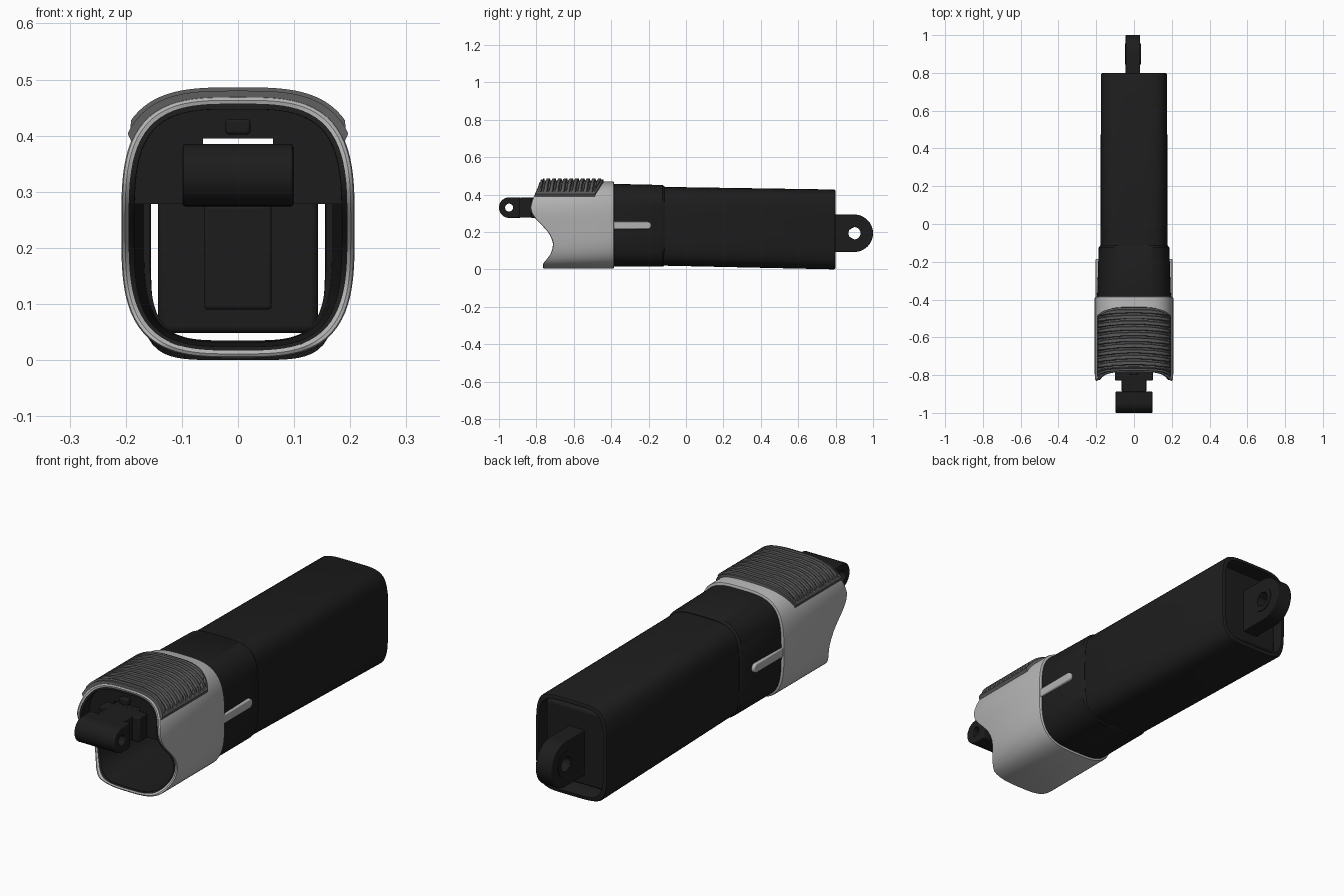
import bpy, bmesh, math
from mathutils import Vector

if "Cube" in bpy.data.objects:
    bpy.data.objects.remove(bpy.data.objects["Cube"])

def material(name, v):
    m = bpy.data.materials.new(name)
    m.diffuse_color = (v, v, v, 1)
    m.use_nodes = True
    m.node_tree.nodes["Principled BSDF"].inputs["Base Color"].default_value = m.diffuse_color
    return m

DARK, LIGHT, GREY = material("black", 0.012), material("silver", 0.45), material("rubber", 0.1)

def finish(name, bm, mat, bevel=0):
    bmesh.ops.recalc_face_normals(bm, faces=bm.faces)
    me = bpy.data.meshes.new(name)
    bm.to_mesh(me)
    bm.free()
    me.materials.append(mat)
    ob = bpy.data.objects.new(name, me)
    bpy.context.collection.objects.link(ob)
    if bevel:
        b = ob.modifiers.new("bevel", "BEVEL")
        b.width, b.segments, b.limit_method = bevel, 3, 'ANGLE'
    bpy.ops.object.select_all(action='DESELECT')
    bpy.context.view_layer.objects.active = ob
    ob.select_set(True)
    bpy.ops.object.shade_smooth_by_angle(angle=math.radians(35))
    return ob

def loft(name, rings, mat, capped=False, bevel=0):
    """Skin rings of equal size; uncapped lofts close back on the first ring."""
    bm = bmesh.new()
    vs = [[bm.verts.new(p) for p in r] for r in rings]
    n = len(vs[0])
    pairs = list(zip(vs, vs[1:])) + ([] if capped else [(vs[-1], vs[0])])
    for r, s in pairs:
        for i in range(n):
            bm.faces.new((r[i], r[(i + 1) % n], s[(i + 1) % n], s[i]))
    if capped:
        bm.faces.new(vs[0])
        bm.faces.new(vs[-1])
    return finish(name, bm, mat, bevel)

def box(name, x, y, z, mat=DARK, bevel=0.006):
    rect = [(x[0], z[0]), (x[1], z[0]), (x[1], z[1]), (x[0], z[1])]
    return loft(name, [[(a, v, b) for a, b in rect] for v in y], mat, True, bevel)

def sec_point(t, a, lo, hi, n):
    c, s = math.cos(t), math.sin(t)
    r = (abs(c) ** n + abs(s) ** n) ** (-1 / n)
    return a * c * r, (lo + hi) / 2 + (hi - lo) / 2 * s * r

def sec(y, a, lo, hi, n, d=0, count=112):
    """Rounded cross-section, inset by d; y is a number or a function of z."""
    out = []
    for i in range(count):
        x, z = sec_point(2 * math.pi * i / count, a - d, lo + d, hi - d, n)
        out.append((x, y(z) if callable(y) else y, z))
    return out

# Scalloped front edge: (z, y)
EDGE = [(0, -.765), (.03, -.765), (.05, -.748), (.08, -.725), (.11, -.714), (.14, -.711), (.17, -.721),
        (.2, -.738), (.23, -.765), (.26, -.795), (.285, -.816), (.31, -.829), (.335, -.832),
        (.37, -.823), (.42, -.8), (.45, -.788), (.5, -.775)]

def front(z, off=0):
    for (z0, y0), (z1, y1) in zip(EDGE, EDGE[1:]):
        if z <= z1:
            return y0 + (y1 - y0) * max(0, (z - z0) / (z1 - z0)) + off
    return EDGE[-1][1] + off

# Silver front shell
S = (.208, .004, .47, 3.3)
loft("front_shell", [
    sec(front, *S, d=.007), sec(lambda z: front(z, .003), *S, d=.002),
    sec(lambda z: front(z, .012), *S), sec(-.393, *S), sec(-.387, *S, d=.002),
    sec(-.384, *S, d=.007), sec(-.384, *S, d=.014), sec(lambda z: front(z, .003), *S, d=.013)], LIGHT)

# Black collar that also lines the shell
C, C2 = (.195, .014, .457, 3.5), (.187, .014, .451, 3.8)
loft("collar", [
    sec(lambda z: front(z, .004), *C), sec(-.38, *C), sec(-.125, *C2),
    sec(-.115, *C2, d=.007), sec(-.115, *C2, d=.02), sec(-.38, *C, d=.018),
    sec(lambda z: front(z, .006), *C, d=.01)], DARK)

# Long rear tube
T, T2 = (.178, .02, .441, 4.2), (.175, 0, .427, 5)
loft("rear_tube", [
    sec(-.13, *T), sec(.79, *T2), sec(.797, *T2, d=.003), sec(.8, *T2, d=.009),
    sec(.8, *T2, d=.018), sec(.76, .155, .035, .405, 5), sec(-.13, .157, .035, .415, 4.2)], DARK)

# Silver tongues along the collar sides
tongue = [(-.4, .215), (-.205, .215)]
tongue += [(-.205 + .02 * math.sin(k * math.pi / 8), .235 - .02 * math.cos(k * math.pi / 8)) for k in range(1, 8)]
tongue += [(-.205, .255), (-.4, .255)]
for side, name in ((1, "right_tongue"), (-1, "left_tongue")):
    loft(name, [[(side * x, y, z) for y, z in tongue] for x in (.18, .203)], LIGHT, True, .005)

# Ribbed rubber grip wrapped over the top of the shell
bm = bmesh.new()
NU, NV, PITCH = 48, 132, .0305
grid = []
for i in range(NU + 1):
    t = math.radians(35 + 110 * i / NU)
    x0, z0 = sec_point(t, *S)
    y0 = front(z0, .004)
    y1 = -.44 - .045 * min(1, max(0, (.468 - z0) / .07))
    row = []
    for j in range(NV + 1):
        v = j / NV
        y = y0 + (y1 - y0) * v
        edge = i in (0, NU) or j in (0, NV)
        h = -.004 if edge else .010
        phase = ((y + .02 * (x0 / .2) ** 2 + .775) / PITCH) % 1
        if 3 <= i <= NU - 3 and 5 < j < NV - 5:
            h = .016 if phase < .62 else .006
        x, z = sec_point(t, S[0] + h, S[1] - h, S[2] + h, S[3])
        row.append(bm.verts.new((x, y, z)))
    grid.append(row)
for i in range(NU):
    for j in range(NV):
        bm.faces.new((grid[i][j], grid[i + 1][j], grid[i + 1][j + 1], grid[i][j + 1]))
finish("ribbed_grip", bm, GREY)

# Upper bulkhead inside the mouth, with a through slot
arch = [(x, z) for x, _, z in sec(0, .188, .02, .459, 3.5) if z > .28]
arch = [(arch[0][0], .278)] + [p for p in arch if p[0] > 0 or p[1] > .28] + [(-arch[0][0], .278)]
arch = [arch[0], arch[-1]] + sorted(arch[1:-1], key=lambda p: math.atan2(p[1] - .278, p[0]), reverse=True)
bulkhead = loft("bulkhead", [[(x, y, z) for x, z in arch] for y in (-.775, -.55)], DARK, True)
slot = box("slot_cutter", (-.062, .062), (-.9, -.4), (.383, .395), DARK, 0)
slot.hide_render = True
slot.hide_set(True)
cut = bulkhead.modifiers.new("slot", "BOOLEAN")
cut.object, cut.operation, cut.solver = slot, 'DIFFERENCE', 'EXACT'
box("latch_nub", (-.022, .022), (-.80, -.77), (.402, .43))

# Mounting lugs: rounded eye with a cross hole, squared at the far end
def lug(name, cy, cz, r, hole, length, x0, x1, facing):
    out = [(-r * math.sin(k * math.pi / 24), r * math.cos(k * math.pi / 24)) for k in range(25)]
    out += [(length, -r), (length, 0), (length, r)]
    inn = [tuple(Vector(p).normalized() * hole) for p in out]
    def ring(pts, x):
        return [(x, cy + facing * u, cz + w) for u, w in pts]
    return loft(name, [ring(out, x0), ring(out, x1), ring(inn, x1), ring(inn, x0)], DARK, False, .004)

lug("front_eye", -.945, .33, .055, .022, .058, -.098, .098, 1)
box("front_neck", (-.065, .065), (-.89, -.77), (.276, .383))
box("front_neck_base", (-.1, .1), (-.828, -.77), (.274, .383))
lug("rear_eye", .9, .193, .1, .033, .15, -.044, .033, -1)
loft("rear_eye_boss", [[(x, .9 + r * math.cos(k * math.pi / 16), .193 + r * math.sin(k * math.pi / 16))
     for k in range(32)] for x, r in ((-.047, .033), (-.047, .055), (.036, .055), (.036, .033))], DARK)

# Recessed rear end plate, with a clear gap to the tube
box("rear_plate", (-.143, .143), (.70, .77), (.048, .382), DARK, .012)
box("rear_plate_bracket", (-.06, .06), (.66, .72), (.09, .275))
